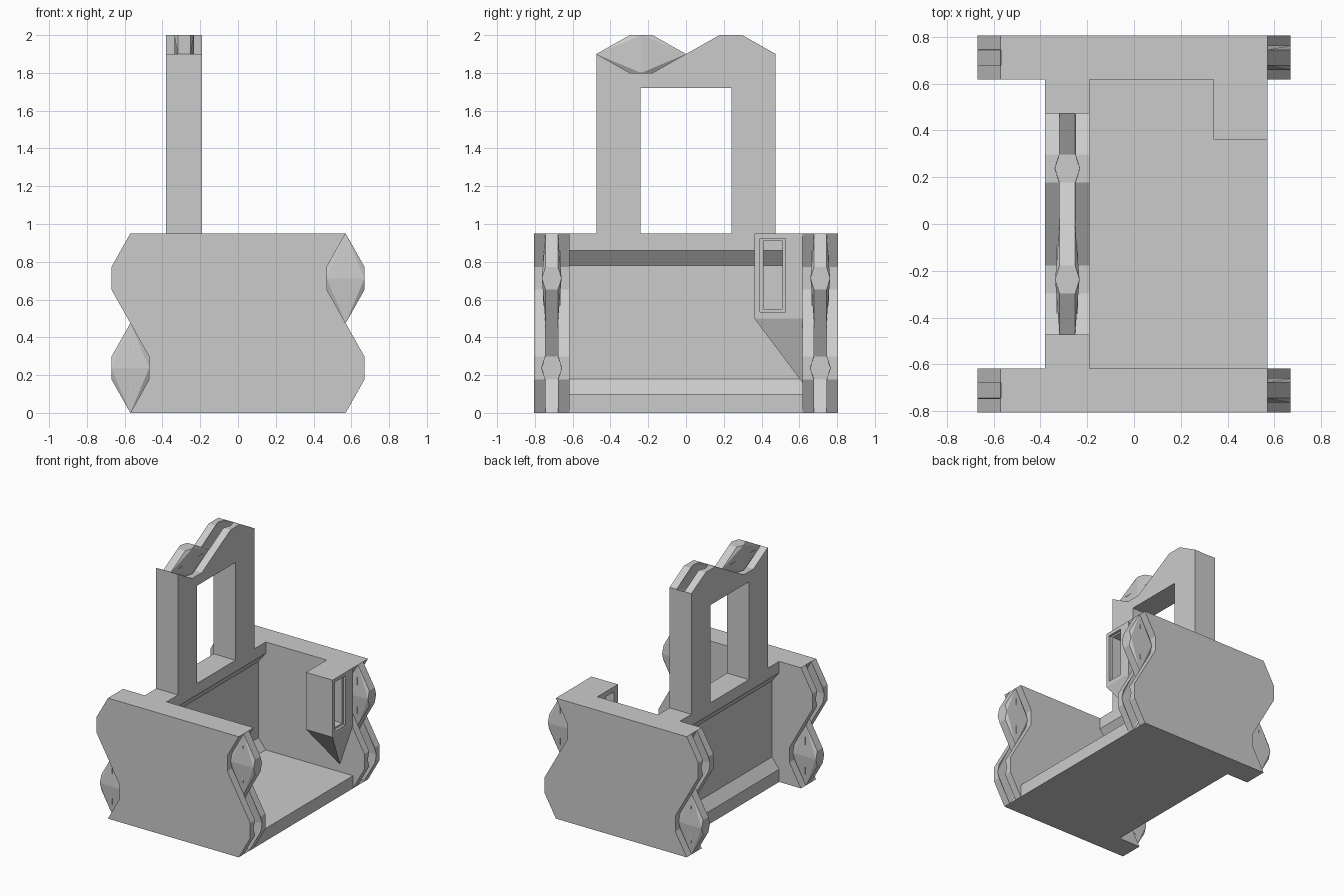
import bpy, bmesh
from mathutils import Vector

if "Cube" in bpy.data.objects:
    bpy.data.objects.remove(bpy.data.objects["Cube"])

grey = bpy.data.materials.new("light_grey")
grey.use_nodes = True
grey.diffuse_color = (0.6, 0.6, 0.6, 1)
grey.node_tree.nodes["Principled BSDF"].inputs["Base Color"].default_value = (0.6, 0.6, 0.6, 1)

DEPTH, INNER = 0.805, 0.617      # outer and inner faces of the end panels
WALL_OUT, WALL_IN = -0.38, -0.19
HALF, FLAT, REACH = 0.2375, 0.06, 0.1   # connector hexagon: half length, half flat, reach


def finish(bm, name):
    bmesh.ops.recalc_face_normals(bm, faces=bm.faces)
    mesh = bpy.data.meshes.new(name)
    bm.to_mesh(mesh)
    bm.free()
    mesh.materials.append(grey)
    obj = bpy.data.objects.new(name, mesh)
    bpy.context.collection.objects.link(obj)
    return obj


def prism(name, outline, lo, hi, place):
    """Extrude a 2D outline from lo to hi; place maps (a, b, depth) to space."""
    bm = bmesh.new()
    face = bm.faces.new([bm.verts.new(place(a, b, lo)) for a, b in outline])
    out = bmesh.ops.extrude_face_region(bm, geom=[face])
    verts = [g for g in out["geom"] if isinstance(g, bmesh.types.BMVert)]
    shift = Vector(place(0, 0, hi)) - Vector(place(0, 0, lo))
    bmesh.ops.translate(bm, verts=verts, vec=shift)
    return finish(bm, name)


def hull(name, points):
    bm = bmesh.new()
    for p in points:
        bm.verts.new(p)
    bmesh.ops.convex_hull(bm, input=bm.verts)
    return finish(bm, name)


def box(name, xs, ys, zs):
    return hull(name, [(x, y, z) for x in xs for y in ys for z in zs])


def tongue(name, place, grow=1.0):
    """Hexagonal plate with a raised ridge across the middle of both faces."""
    points = []
    for w in (-1, 1):
        rim = [(HALF, 0), (FLAT, REACH), (-FLAT, REACH),
               (-HALF, 0), (-FLAT, -REACH), (FLAT, -REACH)]
        points += [place(u * grow, v * grow, w * 0.033 * grow) for u, v in rim]
        points += [place(0, v * REACH * grow, w * 0.052 * grow) for v in (-1, 1)]
    return hull(name, points)


def ticks(name, place):
    """Thin blades standing on the tongue either side of the ridge."""
    for i, s in enumerate((-1, 1)):
        hull(f"{name}_{i + 1}", [place(u * s, v, w) for u in (0.055, 0.145)
                                 for v in (-0.003, 0.003) for w in (-0.046, 0.046)])


def cut(obj, cutter):
    mod = obj.modifiers.new("cut", "BOOLEAN")
    mod.operation, mod.solver, mod.object = "DIFFERENCE", "EXACT", cutter
    bpy.context.view_layer.objects.active = obj
    bpy.ops.object.modifier_apply(modifier=mod.name)
    bpy.data.objects.remove(cutter)


def connector_edge(sign):
    """Hexagon outline points along one edge: (along, outward)."""
    return [(-HALF, 0), (-FLAT, sign * REACH), (FLAT, sign * REACH), (HALF, 0)]


def along_y(a, b, d):
    return (a, d, b)


# End panels: tongue and fork on each side edge
EDGE, LOW, HIGH = 0.57, HALF, 3 * HALF
right_edge = [(EDGE + v, LOW + u) for u, v in connector_edge(1)]
right_edge += [(EDGE + v, HIGH + u) for u, v in connector_edge(-1)[1:]]
left_edge = [(-x, 4 * HALF - z) for x, z in right_edge]
for label, side in (("front", -1), ("back", 1)):
    panel = prism(label + "_panel", right_edge + left_edge,
                  side * INNER, side * DEPTH, along_y)
    mid = side * (DEPTH + INNER) / 2
    for s, fork_z, tongue_z in ((1, LOW, HIGH), (-1, HIGH, LOW)):
        cut(panel, tongue("fork_cutter", lambda u, v, w: (s * EDGE + v, mid + w, fork_z + u), 1.01))
        spot = lambda u, v, w: (s * EDGE + v, mid + w, tongue_z + u)
        where = f"{label}_{'left' if s > 0 else 'right'}"
        tongue(where + "_tongue", spot)
        ticks(where + "_tongue_tick", spot)

# Floor and the side wall, thinned between its top and bottom rails
box("floor", (WALL_IN, EDGE), (-INNER, INNER), (0, 0.1))
TOP, THIN = 0.95, 0.063
inner_side = [(WALL_IN, 0), (WALL_IN, 0.1), (WALL_IN - THIN, 0.18),
              (WALL_IN - THIN, 0.78), (WALL_IN, 0.86), (WALL_IN, TOP)]
outer_side = [(WALL_OUT + WALL_IN - x, z) for x, z in reversed(inner_side)]
prism("side_wall", inner_side + outer_side, -INNER, INNER, along_y)

# Handle: an arch with a fork on one shoulder and a tongue on the other
END, SHOULDER, WINDOW = 2 * HALF, 1.9, 0.24
crest = [(u - HALF, SHOULDER + v) for u, v in connector_edge(-1)]
crest += [(u + HALF, SHOULDER + v) for u, v in connector_edge(1)[1:]]
arch = [(-END, TOP)] + crest + [(END, TOP), (WINDOW, TOP), (WINDOW, 1.72),
                                (-WINDOW, 1.72), (-WINDOW, TOP)]
handle = prism("handle", arch, WALL_OUT, WALL_IN, lambda a, b, d: (d, a, b))
centre = (WALL_OUT + WALL_IN) / 2
cut(handle, tongue("fork_cutter", lambda u, v, w: (centre + w, HALF + u, SHOULDER + v), 1.01))
handle_spot = lambda u, v, w: (centre + w, u - HALF, SHOULDER + v)
tongue("handle_tongue", handle_spot)
ticks("handle_tongue_tick", handle_spot)

# Slotted holder on the back panel, with a pointed support below
corners = [(x, y, z) for x in (0.34, EDGE) for y in (0.362, INNER) for z in (0.5, TOP)]
holder = hull("slotted_holder", corners + [(0.455, INNER, 0.16)])
cut(holder, box("slot_cutter", (0.3, 0.6), (0.41, 0.51), (0.55, 0.91)))
cut(holder, box("slot_rim_cutter", (0.55, 0.6), (0.392, 0.526), (0.535, 0.922)))
